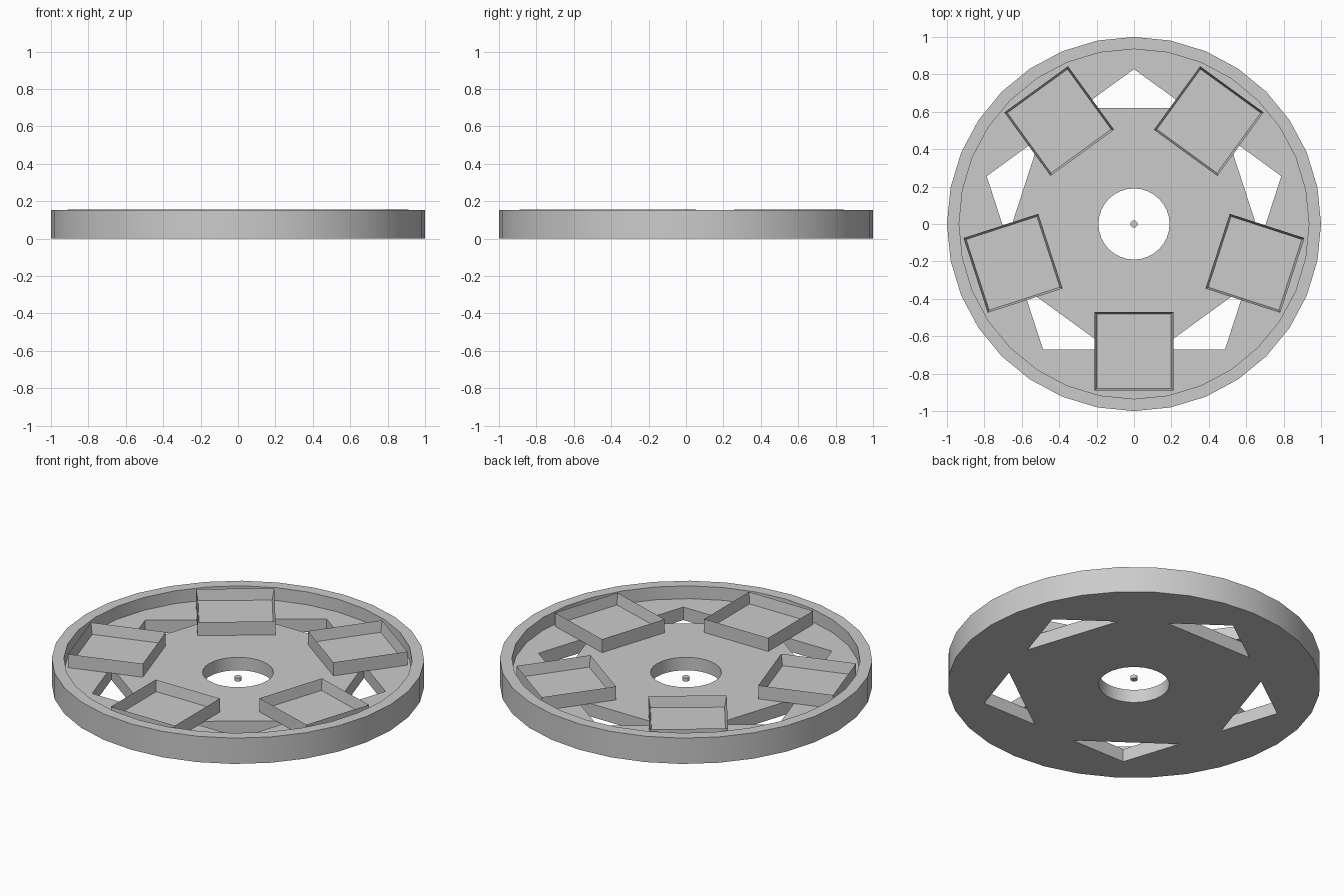
import bpy, bmesh
from math import cos, sin, pi, radians
from mathutils import Matrix

if "Cube" in bpy.data.objects:
    bpy.data.objects.remove(bpy.data.objects["Cube"])

RIM_TOP, FLOOR_TOP, TRAY_TOP = 0.153, 0.077, 0.157
SIDES, COUNT = 32, 5

grey = bpy.data.materials.new("plain grey")
grey.use_nodes = True
colour = (0.6, 0.6, 0.6, 1)
grey.diffuse_color = colour
grey.node_tree.nodes["Principled BSDF"].inputs["Base Color"].default_value = colour


def finish(name, bm):
    """Turn a bmesh into a named grey object."""
    bmesh.ops.recalc_face_normals(bm, faces=bm.faces)
    mesh = bpy.data.meshes.new(name)
    bm.to_mesh(mesh)
    bm.free()
    mesh.materials.append(grey)
    obj = bpy.data.objects.new(name, mesh)
    bpy.context.collection.objects.link(obj)
    return obj


def select(obj):
    bpy.ops.object.select_all(action='DESELECT')
    obj.select_set(True)
    bpy.context.view_layer.objects.active = obj


def lathe(name, profile):
    """Revolve a closed (radius, height) profile around z."""
    bm = bmesh.new()
    rings = []
    for i in range(SIDES):
        a = 2 * pi * i / SIDES
        rings.append([bm.verts.new((r * cos(a), r * sin(a), z)) for r, z in profile])
    n = len(profile)
    for i in range(SIDES):
        here, there = rings[i], rings[(i + 1) % SIDES]
        for j in range(n):
            k = (j + 1) % n
            bm.faces.new((here[j], there[j], there[k], here[k]))
    return finish(name, bm)


# Round base with raised rim and centre hole
base = lathe("base_with_rim", [(0.19, 0), (1, 0), (1, RIM_TOP), (0.935, RIM_TOP),
                               (0.935, FLOOR_TOP), (0.19, FLOOR_TOP)])

# Five triangular windows cut through the floor
bm = bmesh.new()
for i in range(COUNT):
    turn = Matrix.Rotation(2 * pi * i / COUNT, 4, 'Z')
    low = [bm.verts.new((x, y, -0.1)) for x, y in ((-0.287, 0.62), (0.287, 0.62), (0, 0.828))]
    face = bm.faces.new(low)
    up = bmesh.ops.extrude_face_region(bm, geom=[face])["geom"]
    top = [v for v in up if isinstance(v, bmesh.types.BMVert)]
    bmesh.ops.translate(bm, verts=top, vec=(0, 0, 0.22))
    bmesh.ops.transform(bm, matrix=turn, verts=low + top)
cutter = finish("window_cutter", bm)
cutter.hide_render = True
select(base)
cut = base.modifiers.new("windows", 'BOOLEAN')
cut.operation = 'DIFFERENCE'
cut.solver = 'EXACT'
cut.object = cutter
bpy.ops.object.modifier_apply(modifier=cut.name)
bpy.data.objects.remove(cutter)
bpy.ops.object.shade_smooth_by_angle(angle=radians(30))

# Five open square trays, the first at the front
size, height = 0.42, TRAY_TOP - FLOOR_TOP
for i in range(COUNT):
    bm = bmesh.new()
    bmesh.ops.create_cube(bm, size=1)
    bmesh.ops.scale(bm, vec=(size, size, height), verts=bm.verts)
    bmesh.ops.translate(bm, vec=(0, -0.68, FLOOR_TOP + height / 2), verts=bm.verts)
    lid = max(bm.faces, key=lambda f: f.calc_center_median().z)
    bmesh.ops.inset_region(bm, faces=[lid], thickness=0.016)
    bmesh.ops.translate(bm, vec=(0, 0, 0.016 - height), verts=lid.verts)
    bmesh.ops.rotate(bm, matrix=Matrix.Rotation(2 * pi * i / COUNT, 3, 'Z'), verts=bm.verts)
    finish(f"tray_{i + 1}", bm)

# Small pin in the middle of the hole
bm = bmesh.new()
bmesh.ops.create_cone(bm, cap_ends=True, segments=16, radius1=0.019, radius2=0.019, depth=0.02)
bmesh.ops.translate(bm, vec=(0, 0, 0.041), verts=bm.verts)
pin = finish("centre_pin", bm)
select(pin)
bpy.ops.object.shade_smooth_by_angle(angle=radians(30))
